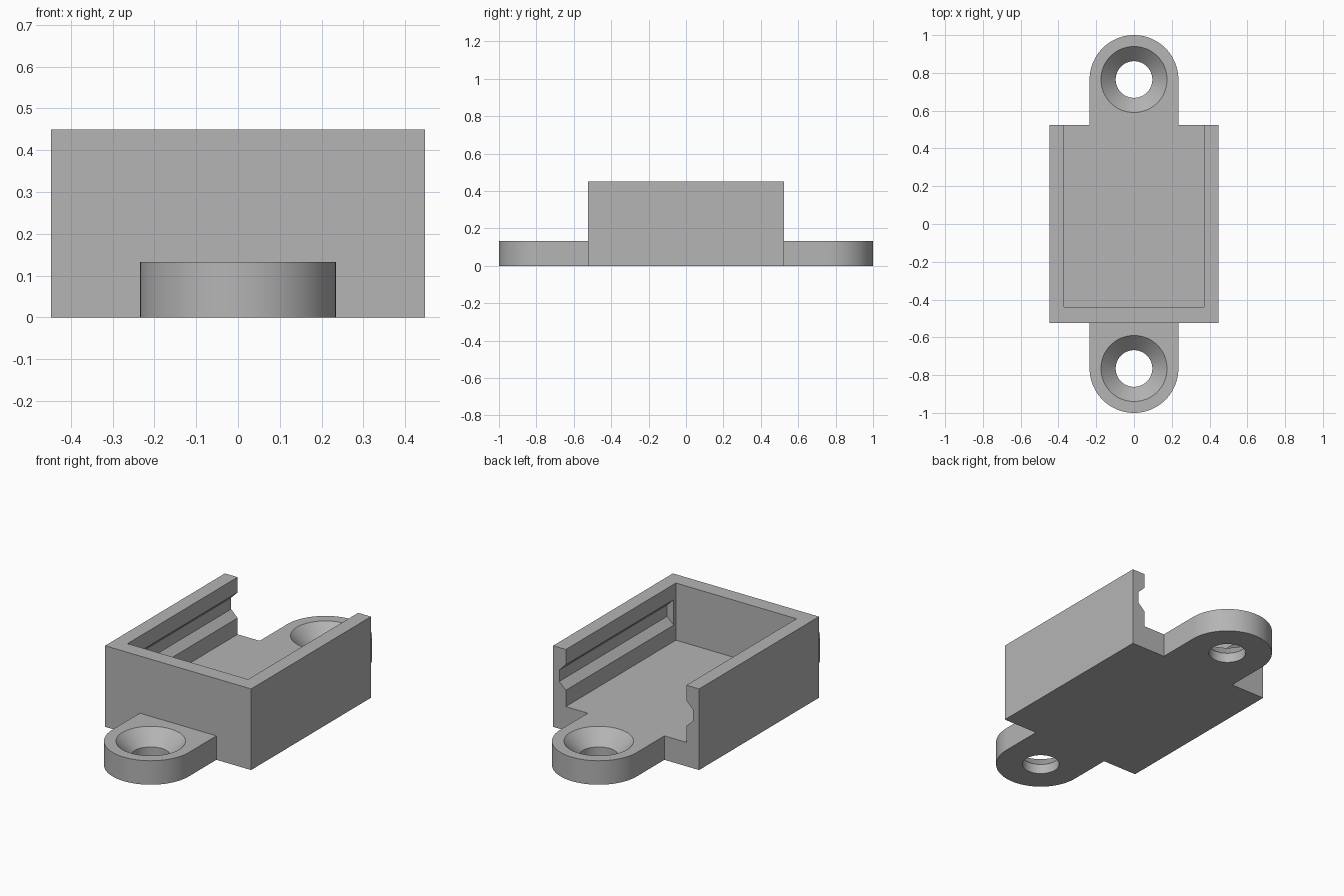
import bpy, bmesh, math
from mathutils import Vector

cube = bpy.data.objects.get("Cube")
if cube:
    bpy.data.objects.remove(cube, do_unlink=True)

HALF_W, HALF_L, HEIGHT = 0.448, 0.525, 0.45    # housing
FLOOR, INNER_W, INNER_FRONT = 0.133, 0.37, -0.44
TAB_R, TAB_Y = 0.235, 0.765                    # mounting tabs
HOLE_R, SINK_R, SINK_Z = 0.097, 0.175, 0.055   # countersunk holes

grey = bpy.data.materials.new("plain grey")
grey.use_nodes = True
colour = (0.46, 0.46, 0.46, 1)
grey.diffuse_color = colour
grey.node_tree.nodes["Principled BSDF"].inputs["Base Color"].default_value = colour


def prism(name, points, direction):
    """Extrude a closed loop of 3D points along a direction."""
    bm = bmesh.new()
    face = bm.faces.new([bm.verts.new(p) for p in points])
    top = bmesh.ops.extrude_face_region(bm, geom=[face])["geom"]
    moved = [v for v in top if isinstance(v, bmesh.types.BMVert)]
    bmesh.ops.translate(bm, verts=moved, vec=Vector(direction))
    bmesh.ops.recalc_face_normals(bm, faces=bm.faces)
    mesh = bpy.data.meshes.new(name)
    bm.to_mesh(mesh)
    bm.free()
    ob = bpy.data.objects.new(name, mesh)
    bpy.context.collection.objects.link(ob)
    mesh.materials.append(grey)
    return ob


def block(name, x, y0, y1, z0, z1):
    """Box centred on x = 0."""
    return prism(name, [(-x, y0, z0), (x, y0, z0), (x, y1, z0), (-x, y1, z0)], (0, 0, z1 - z0))


def lathe(name, profile, y, steps=64):
    """Closed solid of revolution around a vertical axis."""
    bm = bmesh.new()
    rings = []
    for r, z in profile:
        angles = [math.tau * i / steps for i in range(steps)]
        rings.append([bm.verts.new((r * math.cos(a), y + r * math.sin(a), z)) for a in angles])
    for low, high in zip(rings, rings[1:]):
        for i in range(steps):
            j = (i + 1) % steps
            bm.faces.new((low[i], low[j], high[j], high[i]))
    bm.faces.new(rings[0][::-1])
    bm.faces.new(rings[-1])
    bmesh.ops.recalc_face_normals(bm, faces=bm.faces)
    mesh = bpy.data.meshes.new(name)
    bm.to_mesh(mesh)
    bm.free()
    ob = bpy.data.objects.new(name, mesh)
    bpy.context.collection.objects.link(ob)
    mesh.materials.append(grey)
    return ob


def combine(target, other, operation):
    """Apply a boolean and discard the helper."""
    mod = target.modifiers.new("combine", 'BOOLEAN')
    mod.operation, mod.object, mod.solver = operation, other, 'EXACT'
    bpy.context.view_layer.objects.active = target
    bpy.ops.object.modifier_apply(modifier=mod.name)
    bpy.data.objects.remove(other, do_unlink=True)


# Housing, hollow and open at the top and back
bracket = block("mounting_bracket", HALF_W, -HALF_L, HALF_L, 0, HEIGHT)
combine(bracket, block("cavity", INNER_W, INNER_FRONT, 0.7, FLOOR, 0.6), 'DIFFERENCE')

# Bevelled slide groove along each side wall
for side in (-1, 1):
    outline = [(0.34, 0.39), (0.41, 0.325), (0.41, 0.262), (0.34, 0.195)]
    outline[0] = (0.34, 0.325 + 0.07)
    points = [(side * x, -0.42, z) for x, z in outline]
    combine(bracket, prism("groove", points, (0, 1.1, 0)), 'DIFFERENCE')

# Base strip with a rounded tab at each end
steps = 48
arc = [math.pi * i / steps for i in range(steps + 1)]
strip = [(TAB_R * math.cos(a), TAB_Y + TAB_R * math.sin(a), 0) for a in arc]
strip += [(-x, -y, 0) for x, y, z in strip]
combine(bracket, prism("tab_strip", strip, (0, 0, FLOOR)), 'UNION')

# Countersunk screw holes
slope = (SINK_R - HOLE_R) / (FLOOR - SINK_Z)
rise = 0.015
hole = [(HOLE_R, -0.1), (HOLE_R, SINK_Z), (SINK_R + slope * rise, FLOOR + rise)]
for y in (-TAB_Y, TAB_Y):
    combine(bracket, lathe("screw_hole", hole, y), 'DIFFERENCE')

# Smooth the round walls, keep corners crisp
bpy.ops.object.select_all(action='DESELECT')
bracket.select_set(True)
bpy.context.view_layer.objects.active = bracket
bpy.ops.object.shade_smooth_by_angle(angle=math.radians(30))
